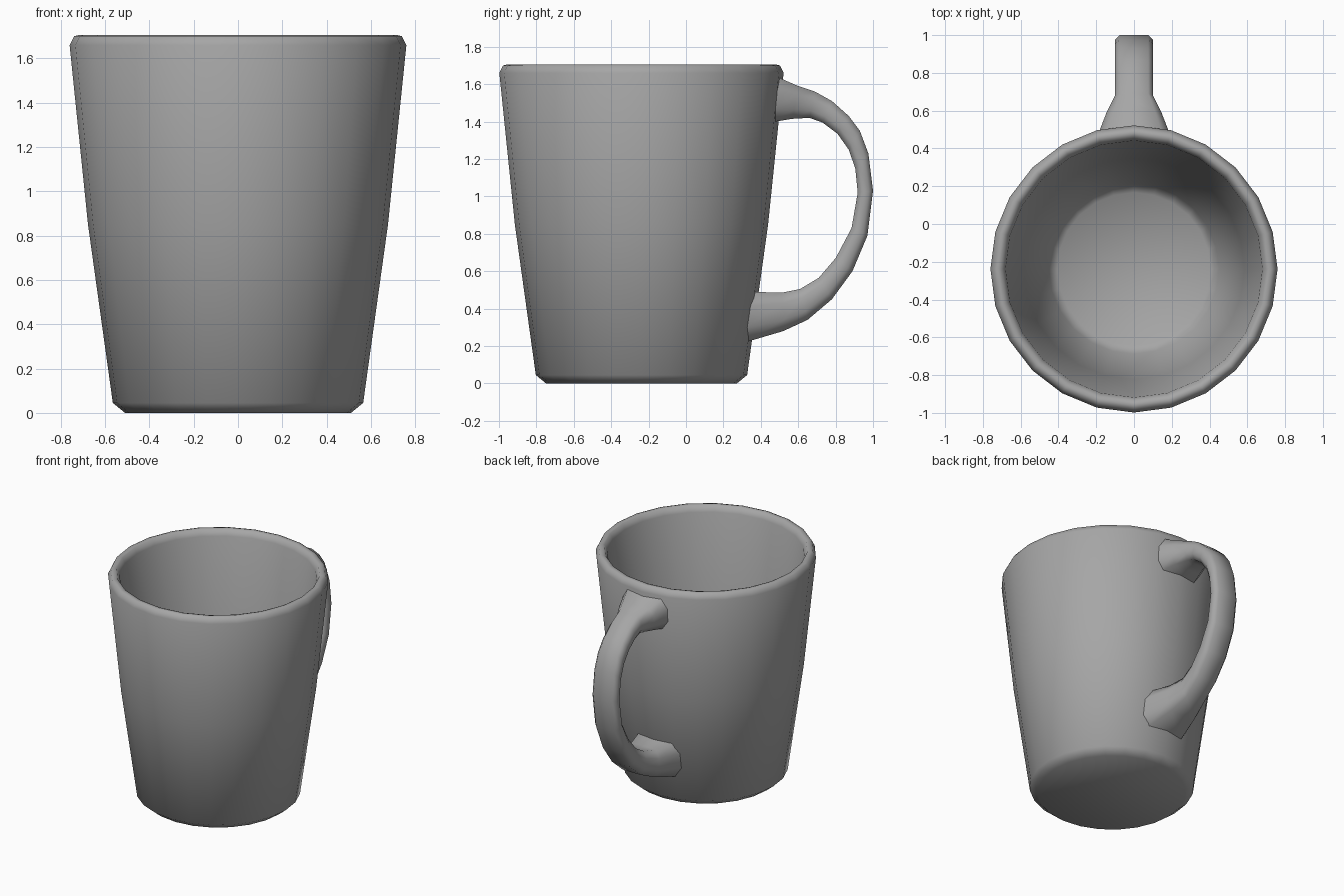
import bpy
import bmesh
import math

if "Cube" in bpy.data.objects:
    bpy.data.objects.remove(bpy.data.objects["Cube"], do_unlink=True)

SIDES = 24
CENTRE_Y = -0.238

ceramic = bpy.data.materials.new("grey_ceramic")
ceramic.use_nodes = True
grey = (0.38, 0.38, 0.38, 1)
ceramic.diffuse_color = grey
ceramic.node_tree.nodes["Principled BSDF"].inputs["Base Color"].default_value = grey


def loft(name, rings, sharp_angle):
    """Bridge closed rings of points in order and cap both ends."""
    bm = bmesh.new()
    loops = [[bm.verts.new(p) for p in ring] for ring in rings]
    for a, b in zip(loops, loops[1:]):
        n = len(a)
        for i in range(n):
            j = (i + 1) % n
            bm.faces.new((a[i], a[j], b[j], b[i]))
    bm.faces.new(loops[0])
    bm.faces.new(loops[-1])
    bmesh.ops.recalc_face_normals(bm, faces=bm.faces)
    mesh = bpy.data.meshes.new(name)
    bm.to_mesh(mesh)
    bm.free()
    mesh.materials.append(ceramic)
    obj = bpy.data.objects.new(name, mesh)
    bpy.context.collection.objects.link(obj)
    bpy.ops.object.select_all(action="DESELECT")
    obj.select_set(True)
    bpy.context.view_layer.objects.active = obj
    bpy.ops.object.shade_smooth_by_angle(angle=math.radians(sharp_angle))
    return obj


def circle(radius, z):
    angles = [math.tau * i / SIDES for i in range(SIDES)]
    return [(radius * math.sin(a), CENTRE_Y + radius * math.cos(a), z) for a in angles]


# Cup: outside from the base up, over the rim and down to the inner floor
profile = [(0.51, 0), (0.565, 0.045), (0.677, 0.85), (0.76, 1.66),
           (0.74, 1.70), (0.72, 1.705), (0.70, 1.70), (0.68, 1.66),
           (0.585, 0.85), (0.45, 0.13), (0.405, 0.09)]
loft("cup_body", [circle(r, z) for r, z in profile], 60)


# Handle: outer edge (y, z), inner edge (y, z) and half width of each section
sections = [
    (0.52, 1.64, 0.48, 1.395, 0.195),
    (0.60, 1.59, 0.57, 1.415, 0.145),
    (0.69, 1.56, 0.66, 1.42, 0.10),
    (0.78, 1.51, 0.73, 1.395, 0.10),
    (0.87, 1.43, 0.81, 1.335, 0.10),
    (0.93, 1.35, 0.87, 1.25, 0.10),
    (0.975, 1.23, 0.905, 1.15, 0.10),
    (1.0, 1.03, 0.918, 1.02, 0.10),
    (0.97, 0.79, 0.885, 0.83, 0.10),
    (0.89, 0.60, 0.80, 0.67, 0.10),
    (0.78, 0.45, 0.71, 0.565, 0.10),
    (0.65, 0.34, 0.61, 0.505, 0.10),
    (0.52, 0.28, 0.51, 0.485, 0.135),
    (0.355, 0.22, 0.39, 0.49, 0.195),
]
# Rounded strap outline: side position and position from inner to outer edge
outline = [(1, 0.28), (1, 0.72), (0.75, 1), (-0.75, 1),
           (-1, 0.72), (-1, 0.28), (-0.75, 0), (0.75, 0)]


def strap_ring(section, root):
    oy, oz, iy, iz, half = section
    ring = []
    for side, t in outline:
        x, y, z = side * half, iy + (oy - iy) * t, iz + (oz - iz) * t
        if root:  # wrap the root around the wall and sink it slightly
            r = y - CENTRE_Y
            y -= r - math.sqrt(r * r - x * x) + 0.02
        ring.append((x, y, z))
    return ring


last = len(sections) - 1
loft("handle", [strap_ring(s, i in (0, last)) for i, s in enumerate(sections)], 80)
